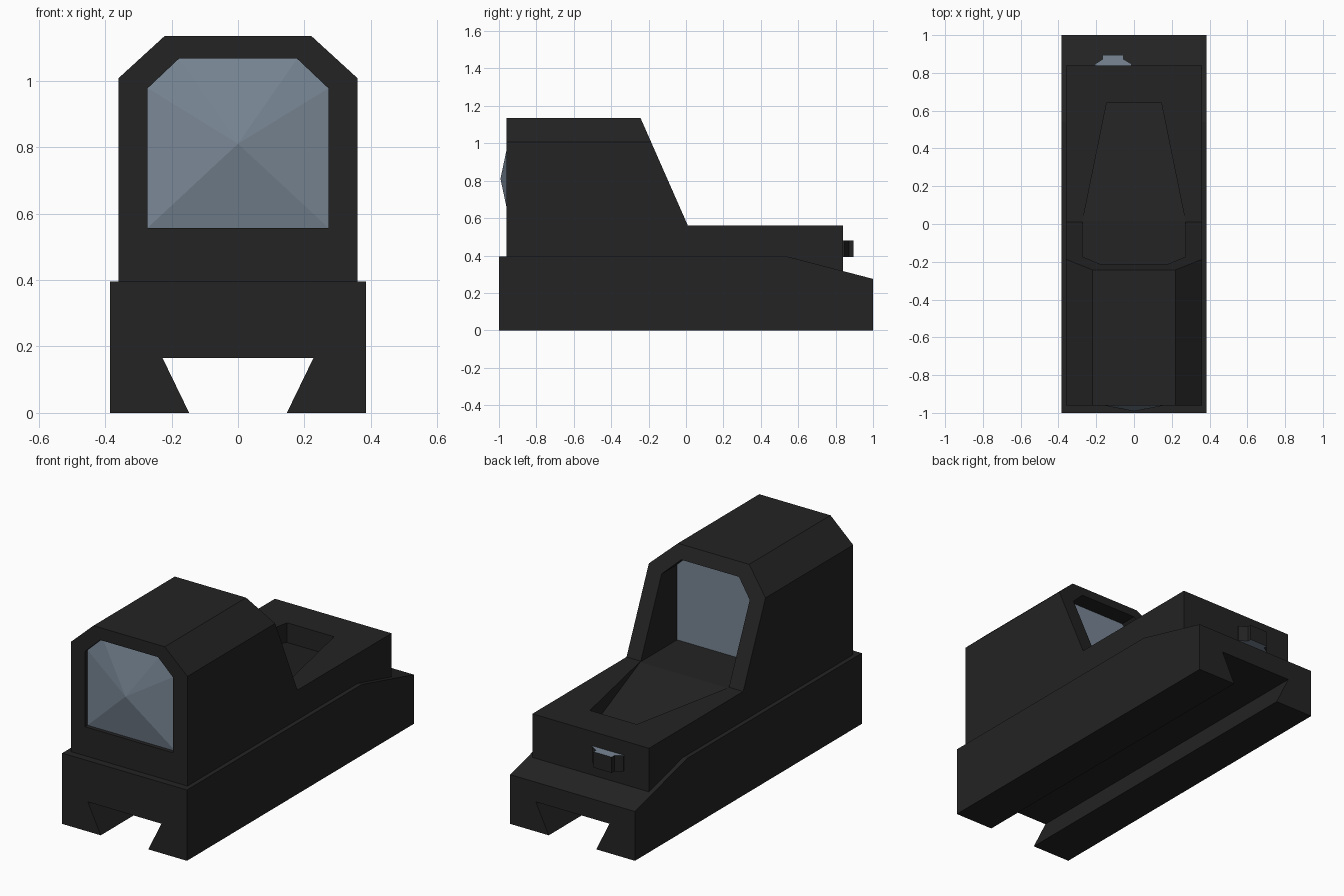
import bpy, bmesh
from mathutils import Vector

if "Cube" in bpy.data.objects:
    bpy.data.objects.remove(bpy.data.objects["Cube"])


def material(name, rgb):
    m = bpy.data.materials.new(name)
    m.diffuse_color = (*rgb, 1)
    m.use_nodes = True
    m.node_tree.nodes["Principled BSDF"].inputs["Base Color"].default_value = m.diffuse_color
    return m


black = material("matte black", (0.017, 0.017, 0.017))
glass = material("blue grey glass", (0.19, 0.24, 0.30))


def prism(name, points, offset, mat, cuts=(), poke_front=None):
    """Extrude a planar outline; cuts are (point, outward normal) planes."""
    bm = bmesh.new()
    face = bm.faces.new([bm.verts.new(p) for p in points])
    new = bmesh.ops.extrude_face_region(bm, geom=[face], use_keep_orig=True)
    moved = [v for v in new["geom"] if isinstance(v, bmesh.types.BMVert)]
    bmesh.ops.translate(bm, vec=offset, verts=moved)
    for co, no in cuts:
        bmesh.ops.bisect_plane(bm, geom=bm.verts[:] + bm.edges[:] + bm.faces[:],
                               plane_co=co, plane_no=no, clear_outer=True)
        bmesh.ops.holes_fill(bm, edges=[e for e in bm.edges if e.is_boundary])
    if poke_front:
        bm.normal_update()
        front = min(bm.faces, key=lambda f: f.calc_center_median().y)
        tip = bmesh.ops.poke(bm, faces=[front])["verts"][0]
        tip.co = poke_front
    bmesh.ops.recalc_face_normals(bm, faces=bm.faces)
    mesh = bpy.data.meshes.new(name)
    bm.to_mesh(mesh)
    bm.free()
    ob = bpy.data.objects.new(name, mesh)
    bpy.context.collection.objects.link(ob)
    mesh.materials.append(mat)
    return ob


def mirrored(half):
    """Close a right-hand half outline with its mirror image."""
    return half + [(-x, v) for x, v in reversed(half)]


def subtract(target, cutter):
    mod = target.modifiers.new("cut", 'BOOLEAN')
    mod.operation = 'DIFFERENCE'
    mod.solver = 'EXACT'
    mod.object = cutter
    bpy.context.view_layer.objects.active = target
    bpy.ops.object.modifier_apply(modifier=mod.name)
    bpy.data.objects.remove(cutter)


# Rail base with dovetail groove and sloped rear
base_outline = mirrored([(0.227, 0.165), (0.147, 0), (0.385, 0), (0.385, 0.395)])
base_outline = [(0.385, 0.395), (0.385, 0), (0.147, 0), (0.227, 0.165),
                (-0.227, 0.165), (-0.147, 0), (-0.385, 0), (-0.385, 0.395)]
prism("rail_base", [(x, -1, z) for x, z in base_outline], (0, 2, 0), black,
      cuts=[((0, 0.54, 0.395), Vector((0, 0.12, 0.46)).normalized())])

# Housing: side profile with both upper edges chamfered
side = [(-0.96, 0.30), (-0.96, 1.135), (-0.243, 1.135), (0.01, 0.56),
        (0.84, 0.56), (0.84, 0.30)]
housing = prism("sight_housing", [(-0.36, y, z) for y, z in side], (0.72, 0, 0), black,
                cuts=[((s * 0.36, 0, 1.007), Vector((s * 0.128, 0, 0.14)).normalized())
                      for s in (1, -1)])

# Viewing tunnel through the hood
window = mirrored([(0.272, 0.557), (0.272, 0.977), (0.178, 1.066)])
subtract(housing, prism("tunnel_cutter", [(x, -1.1, z) for x, z in window],
                        (0, 1.12, 0), black))

# Tapered emitter pit with a floor that falls toward the rear
pit = mirrored([(0.272, 0.015), (0.145, 0.64)])
floor_z = {0.015: 0.557, 0.64: 0.45}
pit_cutter = prism("pit_cutter", [(x, y, 0.60) for x, y in pit], (0, 0, -0.1), black)
for v in pit_cutter.data.vertices:
    if v.co.z < 0.55:
        v.co.z = 0.557 if v.co.y < 0.1 else 0.45
subtract(housing, pit_cutter)

# Glass block: faceted front, flat rear
prism("lens", [(x, -0.938, z) for x, z in window], (0, 0.628, 0), glass,
      poke_front=(0, -0.992, 0.81))

# Rear button: dark sides, glass coloured top and bottom
button_outline = [(-0.206, 0.835), (-0.206, 0.847), (-0.168, 0.872), (-0.168, 0.895),
                  (-0.055, 0.895), (-0.055, 0.872), (-0.012, 0.847), (-0.012, 0.835)]
button = prism("rear_button", [(x, y, 0.392) for x, y in button_outline],
               (0, 0, 0.088), black)
button.data.materials.append(glass)
for p in button.data.polygons:
    p.material_index = int(abs(p.normal.z) > 0.9)
